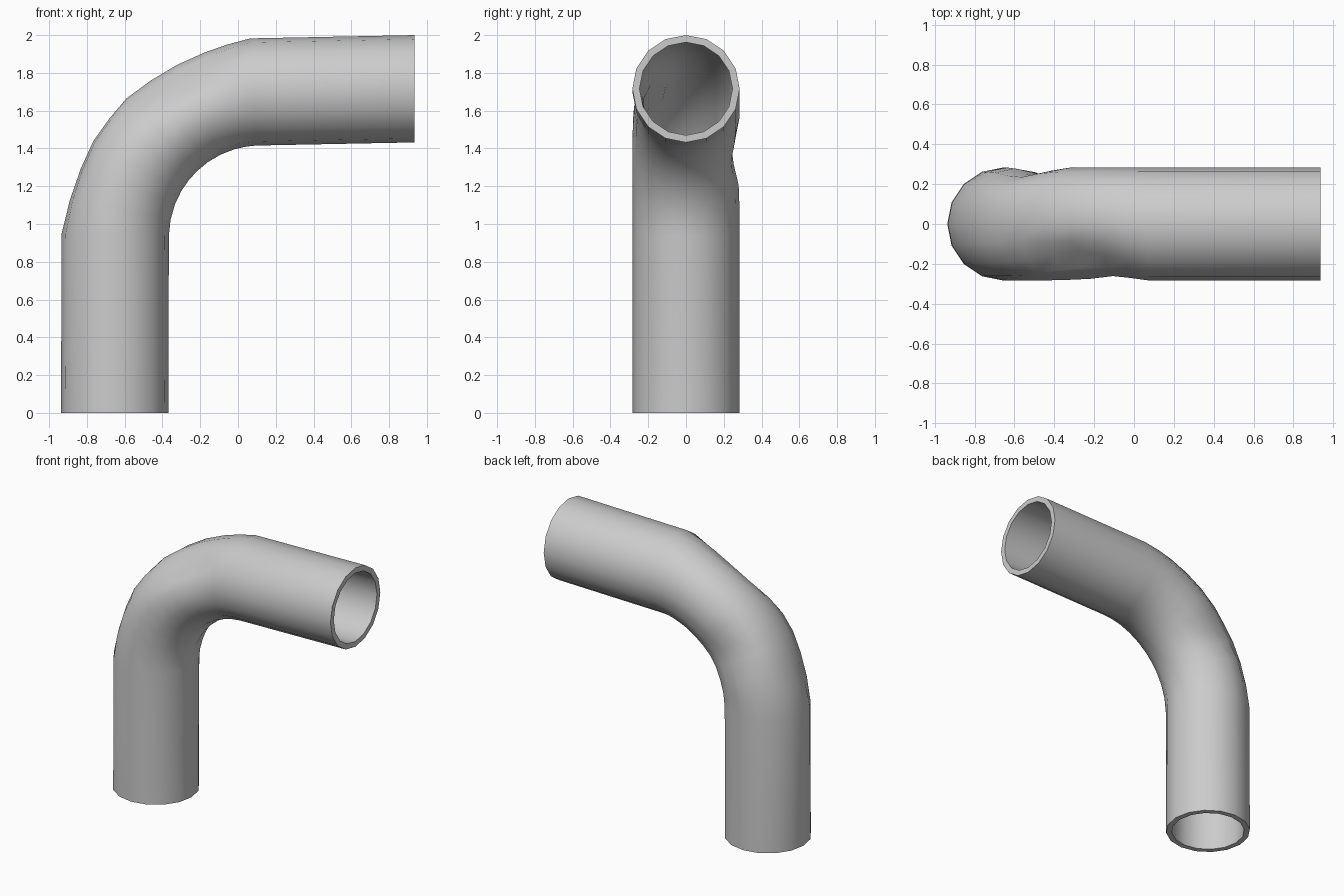
import bpy, bmesh, math

if "Cube" in bpy.data.objects:
    bpy.data.objects.remove(bpy.data.objects["Cube"])

SIDES = 16
R_OUT, R_IN = 0.284, 0.246
CX, CZ, R_BEND = 0.12, 0.93, 0.77

# Dents in the bend: bend angle, angle round the tube, depth, widths of each
DENTS = [(36, 88, 0.045, 10, 32), (74, -85, 0.02, 8, 30),
         (16, 0, 0.032, 9, 45), (36, 0, 0.035, 14, 35),
         (60, 0, 0.04, 12, 35), (76, 0, 0.022, 7, 35),
         (63, -48, 0.085, 16, 25)]


def dent(a, u):
    total = 0
    for da, du, depth, wa, wu in DENTS:
        diff = (u - du + 180) % 360 - 180
        total += depth * math.exp(-((a - da) / wa) ** 2 - (diff / wu) ** 2)
    return min(total, 0.1)


# Stations along the pipe: centre x, centre z, facing angle, bend angle or None
stations = [(-0.653, 0.0, 0, None)]
for a in (1, 11, 21, 30, 38, 46, 55, 64, 73, 80, 87):
    t = math.radians(a)
    stations.append((CX - R_BEND * math.cos(t), CZ + R_BEND * math.sin(t), a, a))
stations.append((0.935, 1.716, 90, None))

bm = bmesh.new()


def skin(radius):
    rings = []
    for x, z, facing, bend in stations:
        t = math.radians(facing)
        ring = []
        for i in range(SIDES):
            deg = 360 * i / SIDES
            u = math.radians(deg)
            fade = 0 if bend is None or bend in (1, 87) else 1
            r = radius - fade * dent(facing, deg)
            side = r * math.cos(u)
            ring.append(bm.verts.new((x - side * math.cos(t), r * math.sin(u),
                                      z + side * math.sin(t))))
        rings.append(ring)
    for a, b in zip(rings, rings[1:]):
        bridge(a, b)
    return rings


def bridge(a, b):
    for i in range(SIDES):
        j = (i + 1) % SIDES
        bm.faces.new((a[i], a[j], b[j], b[i]))


# Outer and inner walls, joined by a flat rim at each end
outer = skin(R_OUT)
inner = skin(R_IN)
bridge(outer[0], inner[0])
bridge(outer[-1], inner[-1])
bmesh.ops.recalc_face_normals(bm, faces=bm.faces)

mesh = bpy.data.meshes.new("elbow_pipe")
bm.to_mesh(mesh)
bm.free()
pipe = bpy.data.objects.new("elbow_pipe", mesh)
bpy.context.collection.objects.link(pipe)
bpy.context.view_layer.objects.active = pipe
pipe.select_set(True)
bpy.ops.object.shade_smooth_by_angle(angle=math.radians(45))
